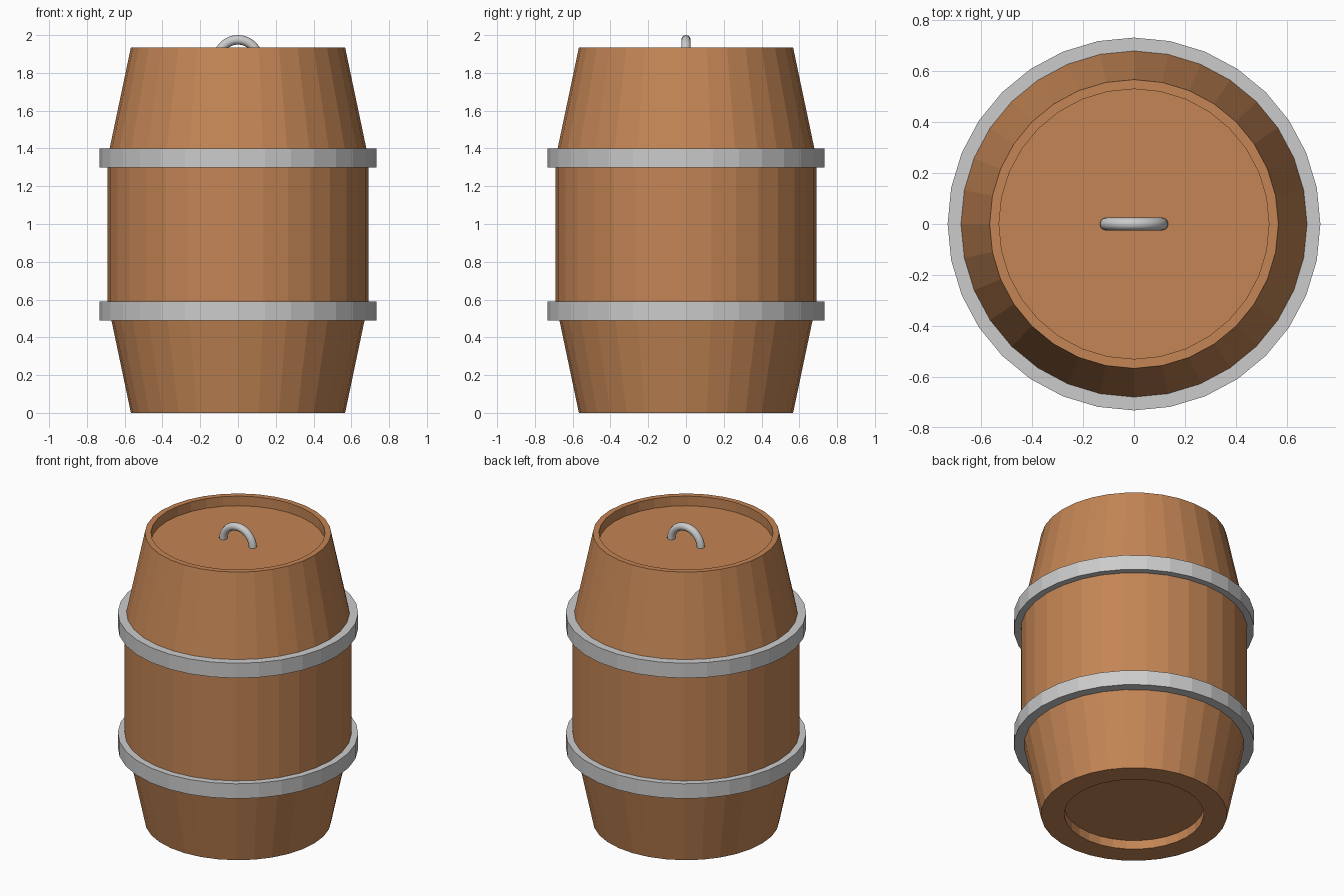
import bpy, bmesh
from math import sin, cos, pi

if "Cube" in bpy.data.objects:
    bpy.data.objects.remove(bpy.data.objects["Cube"])

SIDES = 32

wood = bpy.data.materials.new("wood")
wood.diffuse_color = (0.55, 0.235, 0.09, 1)
wood.use_nodes = True
wood.node_tree.nodes["Principled BSDF"].inputs["Base Color"].default_value = wood.diffuse_color


def add_object(name, bm, mat=None):
    bmesh.ops.recalc_face_normals(bm, faces=bm.faces)
    mesh = bpy.data.meshes.new(name)
    bm.to_mesh(mesh)
    bm.free()
    obj = bpy.data.objects.new(name, mesh)
    bpy.context.collection.objects.link(obj)
    if mat:
        mesh.materials.append(mat)
    return obj


def lathe(name, profile, mat=None, closed=False):
    """Spin an (r, z) profile; open profiles get end caps."""
    bm = bmesh.new()
    rings = [[bm.verts.new((r * cos(2 * pi * i / SIDES), r * sin(2 * pi * i / SIDES), z))
              for i in range(SIDES)] for r, z in profile]
    pairs = list(zip(rings, rings[1:]))
    if closed:
        pairs.append((rings[-1], rings[0]))
    for a, b in pairs:
        for i in range(SIDES):
            j = (i + 1) % SIDES
            bm.faces.new((a[i], a[j], b[j], b[i]))
    if not closed:
        bm.faces.new(rings[0])
        bm.faces.new(rings[-1])
    return add_object(name, bm, mat)


# Barrel body: recessed base, straight waist, tapered ends, recessed lid
lathe("barrel_body", [(0.425, 0.06), (0.425, 0), (0.567, 0), (0.69, 0.585),
                      (0.69, 1.35), (0.567, 1.935), (0.53, 1.935), (0.53, 1.87)], wood)

# Metal hoops
for name, z in (("lower_hoop", 0.49), ("upper_hoop", 1.30)):
    lathe(name, [(0.665, z), (0.732, z), (0.732, z + 0.1), (0.665, z + 0.1)], closed=True)

# Arched lid handle: half ring standing on the lid
R, r, cz, steps, seg = 0.11, 0.025, 1.865, 16, 12
bm = bmesh.new()
rings = []
for i in range(steps + 1):
    a = pi * i / steps
    rings.append([bm.verts.new(((R + r * cos(t)) * cos(a), r * sin(t), cz + (R + r * cos(t)) * sin(a)))
                  for t in (2 * pi * k / seg for k in range(seg))])
for a, b in zip(rings, rings[1:]):
    for k in range(seg):
        m = (k + 1) % seg
        bm.faces.new((a[k], a[m], b[m], b[k]))
bm.faces.new(rings[0])
bm.faces.new(rings[-1])
handle = add_object("lid_handle", bm)
for p in handle.data.polygons:
    p.use_smooth = len(p.vertices) == 4
